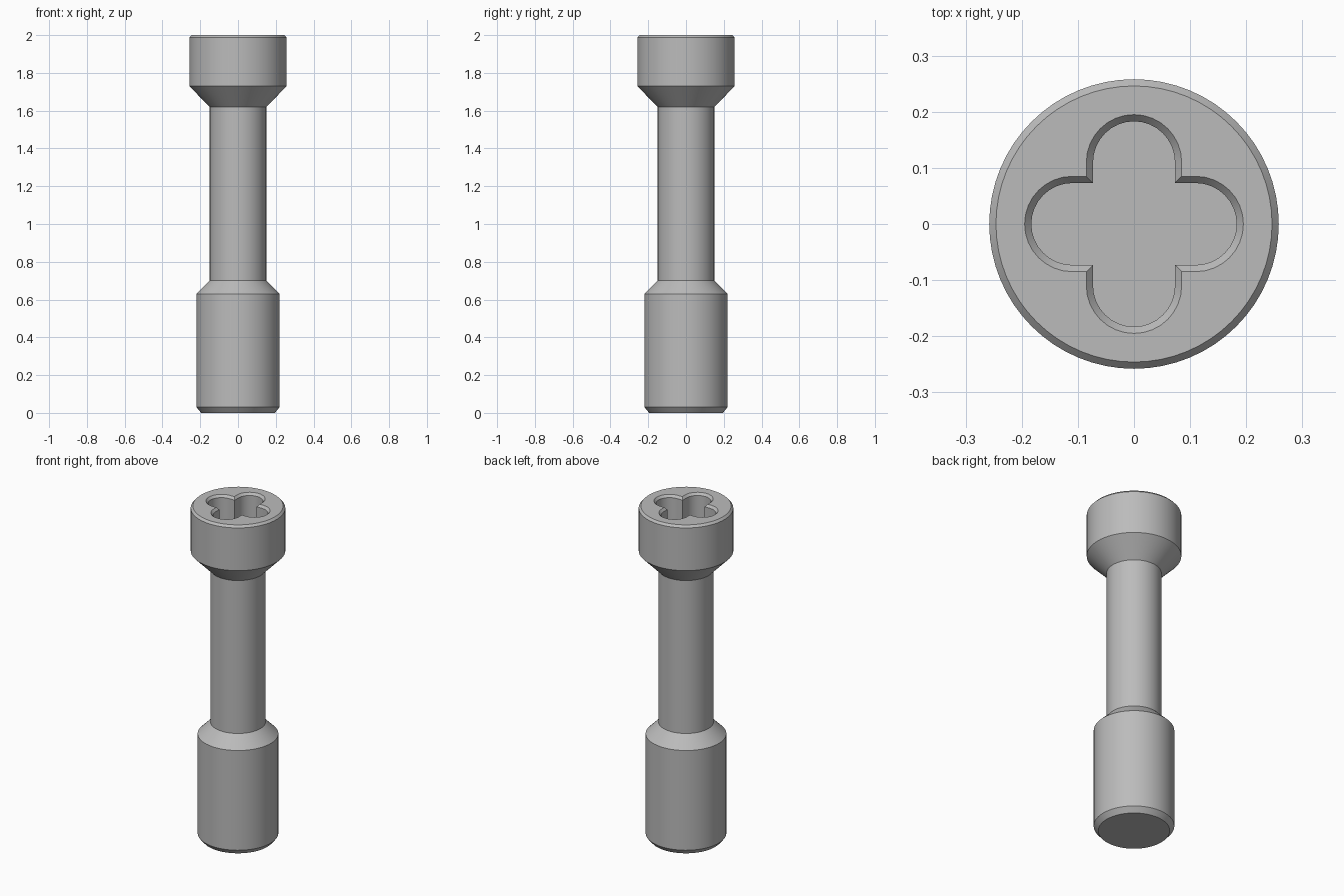
import bpy, bmesh, math

cube = bpy.data.objects.get("Cube")
if cube:
    bpy.data.objects.remove(cube, do_unlink=True)

SEGMENTS = 64
ARC_STEPS = 16
LOBE_CENTRE = 0.11

# Grey metal
steel = bpy.data.materials.new("grey steel")
steel.use_nodes = True
colour = (0.5, 0.5, 0.5, 1)
steel.diffuse_color = colour
steel.node_tree.nodes["Principled BSDF"].inputs["Base Color"].default_value = colour

bm = bmesh.new()


def circle(radius, z):
    angles = [math.tau * i / SEGMENTS for i in range(SEGMENTS)]
    return [bm.verts.new((radius * math.cos(a), radius * math.sin(a), z)) for a in angles]


def clover(radius, z):
    """Four round-ended arms meeting at square inner corners."""
    ring = []
    for quarter in range(4):
        turn = quarter * math.pi / 2
        points = [(LOBE_CENTRE + radius * math.cos(a), radius * math.sin(a))
                  for a in (math.pi * (i / ARC_STEPS - 0.5) for i in range(ARC_STEPS + 1))]
        points.append((radius, radius))
        c, s = math.cos(turn), math.sin(turn)
        ring += [bm.verts.new((x * c - y * s, x * s + y * c, z)) for x, y in points]
    return ring


def skin(rings):
    for low, high in zip(rings, rings[1:]):
        n = len(low)
        for i in range(n):
            j = (i + 1) % n
            bm.faces.new((low[i], low[j], high[j], high[i]))


def ring_edges(ring):
    return [bm.edges.get((v, ring[i - 1])) for i, v in enumerate(ring)]


# Turned body: lower barrel, neck and head
profile = [(0.195, 0), (0.22, 0.03), (0.22, 0.63), (0.15, 0.70),
           (0.15, 1.62), (0.258, 1.73), (0.258, 1.987), (0.246, 2)]
body = [circle(r, z) for r, z in profile]
skin(body)
bm.faces.new(body[0][::-1])

# Chamfered drive socket
socket = [clover(0.073, 1.75), clover(0.073, 1.986), clover(0.085, 2)]
skin(socket)
bm.faces.new(socket[0])

# Flat top around the socket
bmesh.ops.triangle_fill(bm, use_beauty=True, normal=(0, 0, 1),
                        edges=ring_edges(body[-1]) + ring_edges(socket[-1]))
bmesh.ops.recalc_face_normals(bm, faces=bm.faces)

mesh = bpy.data.meshes.new("socket_bolt")
bm.to_mesh(mesh)
bm.free()
mesh.materials.append(steel)
bolt = bpy.data.objects.new("socket_bolt", mesh)
bpy.context.collection.objects.link(bolt)

bpy.ops.object.select_all(action="DESELECT")
bolt.select_set(True)
bpy.context.view_layer.objects.active = bolt
bpy.ops.object.shade_smooth_by_angle(angle=math.radians(25))
